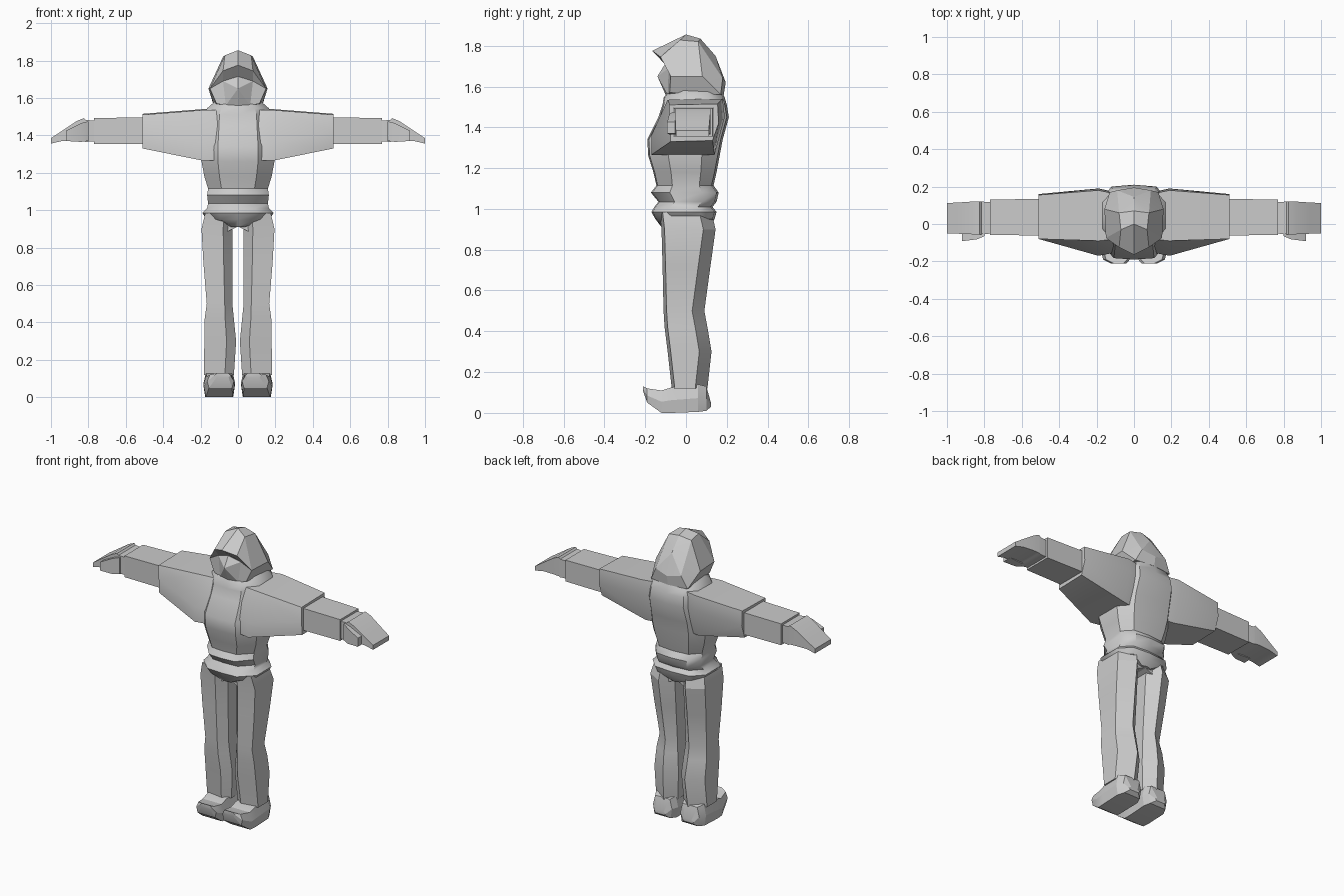
import bpy, bmesh, math

grey = bpy.data.materials.new("plain_grey")
grey.diffuse_color = (0.6, 0.6, 0.6, 1)


def build(name, verts, faces, mirror=True, angle=30):
    """Mesh from points and faces, optionally doubled across x = 0."""
    bm = bmesh.new()
    for s in ((1, -1) if mirror else (1,)):
        vs = [bm.verts.new((x * s, y, z)) for x, y, z in verts]
        for f in faces:
            bm.faces.new([vs[i] for i in f])
    bmesh.ops.remove_doubles(bm, verts=bm.verts, dist=0.0005)
    bmesh.ops.recalc_face_normals(bm, faces=bm.faces)
    me = bpy.data.meshes.new(name)
    bm.to_mesh(me)
    bm.free()
    me.materials.append(grey)
    ob = bpy.data.objects.new(name, me)
    bpy.context.collection.objects.link(ob)
    bpy.ops.object.select_all(action='DESELECT')
    ob.select_set(True)
    bpy.context.view_layer.objects.active = ob
    bpy.ops.object.shade_smooth_by_angle(angle=math.radians(angle))
    return ob


def loft(name, rings, mirror=True, angle=30):
    """Skin a list of equal-length rings and cap both ends."""
    n = len(rings[0])
    verts = [p for r in rings for p in r]
    faces = [(k * n + i, k * n + (i + 1) % n, (k + 1) * n + (i + 1) % n, (k + 1) * n + i)
             for k in range(len(rings) - 1) for i in range(n)]
    faces += [tuple(range(n)), tuple(range(len(verts) - n, len(verts)))]
    return build(name, verts, faces, mirror, angle)


def body_ring(z, w, f, b):
    d = b - f
    half = [(0.55 * w, f + 0.02 * d), (w, f + 0.28 * d), (w, b - 0.25 * d), (0.65 * w, b - 0.01)]
    pts = [(0, f)] + half + [(0, b)] + [(-x, y) for x, y in reversed(half)]
    return [(x, y, z) for x, y in pts]


def box_ring(x, y0, y1, z0, z1):
    return [(x, y0, z0), (x, y1, z0), (x, y1, z1), (x, y0, z1)]


# Jacket body: height, half width, front, back
body = [(0.91, 0.05, -0.12, 0.12), (0.95, 0.17, -0.15, 0.14), (0.985, 0.19, -0.17, 0.15),
        (1.01, 0.165, -0.155, 0.13), (1.035, 0.16, -0.135, 0.15), (1.08, 0.165, -0.172, 0.16),
        (1.115, 0.16, -0.145, 0.135), (1.18, 0.18, -0.16, 0.15), (1.26, 0.195, -0.185, 0.165),
        (1.34, 0.195, -0.19, 0.18), (1.45, 0.185, -0.135, 0.21), (1.51, 0.18, -0.115, 0.2),
        (1.545, 0.165, -0.11, 0.19), (1.58, 0.125, -0.085, 0.175)]
loft("jacket_body", [body_ring(*r) for r in body], mirror=False, angle=40)

# Tapering sleeves
inner = [(-0.09, 1.535), (-0.17, 1.36), (-0.17, 1.265), (0.14, 1.265), (0.19, 1.45), (0.18, 1.54)]
outer = [(-0.08, 1.51), (-0.08, 1.42), (-0.075, 1.33), (0.13, 1.335), (0.16, 1.42), (0.155, 1.515)]
loft("sleeves", [[(x, y * s, z) for y, z in sec]
                 for x, s, sec in ((0.06, 0.85, inner), (0.19, 1, inner), (0.51, 1, outer))])

# Forearms
loft("forearms", [box_ring(0.48, -0.062, 0.135, 1.355, 1.497),
                  box_ring(0.77, -0.058, 0.13, 1.355, 1.492)])

# Flat mitten hands and thumbs
loft("hands", [box_ring(0.75, -0.05, 0.115, 1.368, 1.478), box_ring(0.815, -0.055, 0.12, 1.365, 1.482),
               box_ring(0.825, -0.055, 0.12, 1.37, 1.492), box_ring(0.865, -0.055, 0.12, 1.372, 1.475),
               box_ring(0.94, -0.052, 0.115, 1.37, 1.425), box_ring(1.0, -0.05, 0.112, 1.356, 1.385)])
loft("thumbs", [box_ring(0.80, -0.065, -0.03, 1.37, 1.475), box_ring(0.84, -0.082, -0.03, 1.365, 1.465),
                box_ring(0.92, -0.092, -0.03, 1.37, 1.425)])

# Trouser legs: height, inner x, outer x, front, back
legs = [(0.985, 0.03, 0.175, -0.13, 0.125), (0.90, 0.03, 0.195, -0.12, 0.145),
        (0.72, 0.03, 0.185, -0.115, 0.12), (0.50, 0.03, 0.167, -0.11, 0.09),
        (0.42, 0.022, 0.178, -0.105, 0.105), (0.30, 0.01, 0.18, -0.09, 0.125),
        (0.12, 0.022, 0.182, -0.07, 0.105)]
loft("legs", [[(xo, f + 0.015, z), (xi + 0.3 * (xo - xi), f, z), (xi, f * 0.5, z), (xi, b * 0.5, z),
               (xi + 0.4 * (xo - xi), b, z), (xo, b - 0.06, z)] for z, xi, xo, f, b in legs], angle=20)

# Crotch wedge closing the gap between the legs
loft("crotch", [[(-0.08, y, 0.98), (-0.08, y, 0.875), (0, y, 0.912), (0.08, y, 0.875), (0.08, y, 0.98)]
                for y in (-0.09, 0.1)], mirror=False)

# Shoes with raised toes: y, inner x, outer x, bottom, top
shoes = [(-0.21, 0.04, 0.125, 0.105, 0.13), (-0.19, 0.022, 0.165, 0.05, 0.12),
         (-0.12, 0.018, 0.182, 0.0, 0.11), (-0.07, 0.018, 0.185, 0.0, 0.125),
         (0.06, 0.015, 0.185, 0.005, 0.14), (0.10, 0.03, 0.165, 0.01, 0.13), (0.122, 0.06, 0.14, 0.03, 0.05)]
loft("shoes", [[(xi + 0.01, y, z0), (xo - 0.01, y, z0), (xo, y, (z0 + z1) / 2), (xo - 0.015, y, z1),
                (xi + 0.015, y, z1), (xi, y, (z0 + z1) / 2)] for y, xi, xo, z0, z1 in shoes], angle=20)

# Faceted hood with a pointed brim and a masked face (right half, mirrored)
hood = {
    "a": (0, 0, 1.855), "b": (0, 0.07, 1.835), "c": (0.08, 0.06, 1.82), "d": (0.07, -0.03, 1.828),
    "e": (0, -0.165, 1.775), "f": (0.08, -0.125, 1.745), "g": (0.158, 0.08, 1.65),
    "h": (0.15, -0.075, 1.65), "i": (0, 0.145, 1.75), "j": (0.09, 0.18, 1.64), "k": (0, 0.195, 1.62),
    "l": (0.13, 0.17, 1.56), "m": (0, 0.185, 1.56), "n": (0.115, -0.08, 1.57),
    "o": (0, -0.1, 1.715), "p": (0.08, -0.085, 1.69), "q": (0, -0.14, 1.65),
    "r": (0.065, -0.09, 1.56), "s": (0, -0.1, 1.56)}
hood_faces = ("adcb aefd dfh dhgc bci cji cgj ijk jlmk glj hnlg eopf fph oqp pqr qsr prnh nrsml").split()
keys = list(hood)
build("hood_and_face", list(hood.values()), [[keys.index(c) for c in f] for f in hood_faces], angle=12)
